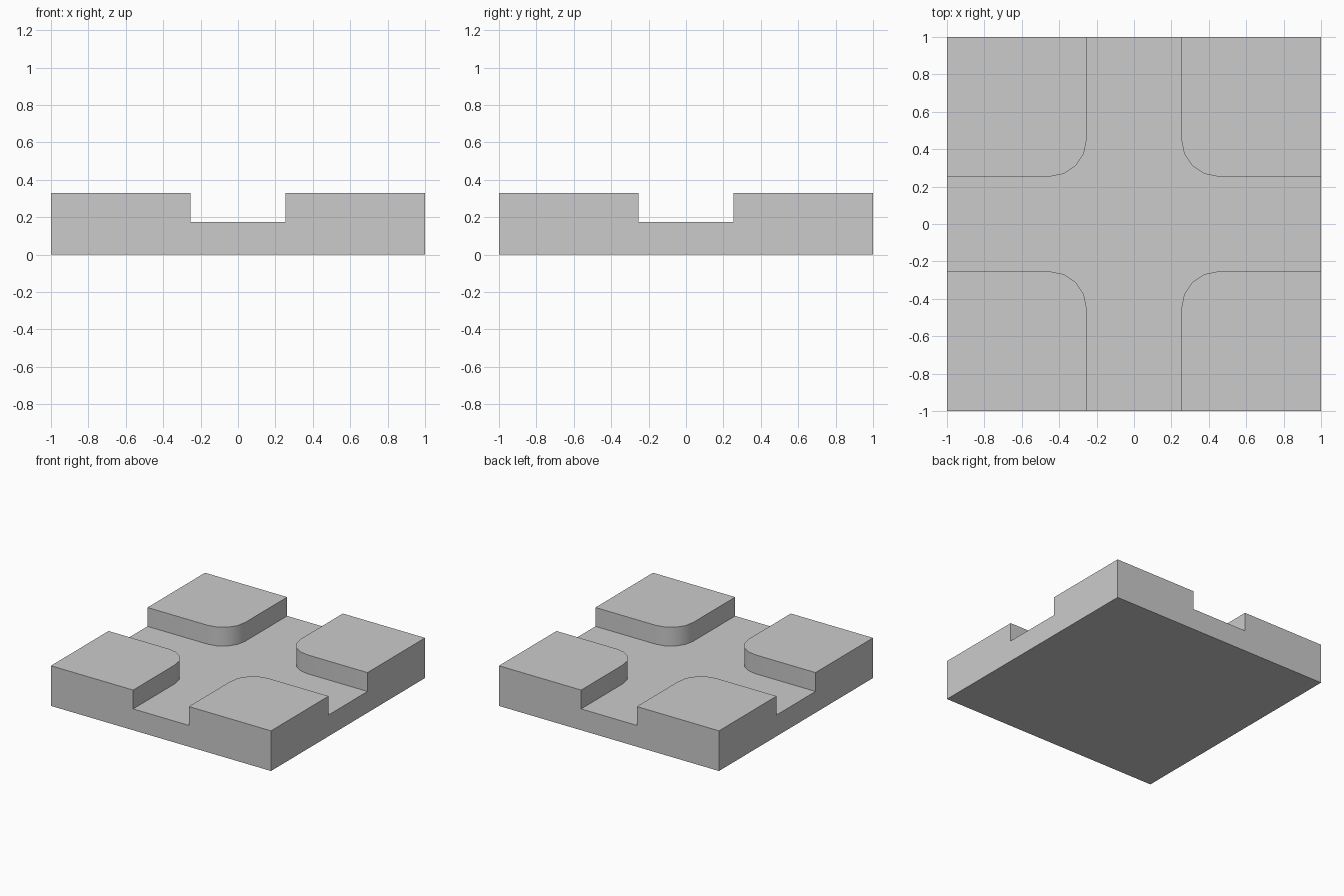
import bpy, bmesh
from math import cos, sin, radians
from mathutils import Matrix

if "Cube" in bpy.data.objects:
    bpy.data.objects.remove(bpy.data.objects["Cube"])

HALF, TOP, FLOOR = 1.0, 0.33, 0.175   # tile half size, block top, channel floor
C, R, SEGS = 0.253, 0.2, 4            # channel half width, corner radius, arc sides

bm = bmesh.new()


def face(points, turn):
    rot = Matrix.Rotation(radians(90 * turn), 3, 'Z')
    return bm.faces.new([bm.verts.new(rot @ Matrix.Identity(3).to_3x3() @ v(p)) for p in points])


def v(p):
    from mathutils import Vector
    return Vector(p)


# Rounded inner edge of one corner block
path = [(HALF, C)]
for i in range(SEGS + 1):
    a = radians(270 - 90 * i / SEGS)
    path.append((C + R + R * cos(a), C + R + R * sin(a)))
path.append((C, HALF))

# Notched side outline of the tile
side = [(-HALF, 0), (HALF, 0), (HALF, TOP), (C, TOP),
        (C, FLOOR), (-C, FLOOR), (-C, TOP), (-HALF, TOP)]

floor_outline = []
for turn in range(4):
    # Block top
    face([(x, y, TOP) for x, y in path] + [(HALF, HALF, TOP)], turn)
    # Channel walls
    for (x0, y0), (x1, y1) in zip(path, path[1:]):
        face([(x0, y0, FLOOR), (x1, y1, FLOOR), (x1, y1, TOP), (x0, y0, TOP)], turn)
    # Outer side
    face([(x, -HALF, z) for x, z in side], turn)
    rot = Matrix.Rotation(radians(90 * turn), 3, 'Z')
    floor_outline += [rot @ v((x, y, FLOOR)) for x, y in path]

# Cross-shaped channel floor and underside
face(floor_outline, 0)
face([(-HALF, -HALF, 0), (HALF, -HALF, 0), (HALF, HALF, 0), (-HALF, HALF, 0)], 0)

bmesh.ops.remove_doubles(bm, verts=bm.verts, dist=1e-4)
bmesh.ops.recalc_face_normals(bm, faces=bm.faces)

mesh = bpy.data.meshes.new("crossroad_tile")
bm.to_mesh(mesh)
bm.free()
tile = bpy.data.objects.new("crossroad_tile", mesh)
bpy.context.collection.objects.link(tile)

# Smooth rounded corners, sharp edges elsewhere
bpy.context.view_layer.objects.active = tile
tile.select_set(True)
bpy.ops.object.shade_smooth_by_angle(angle=radians(30))
